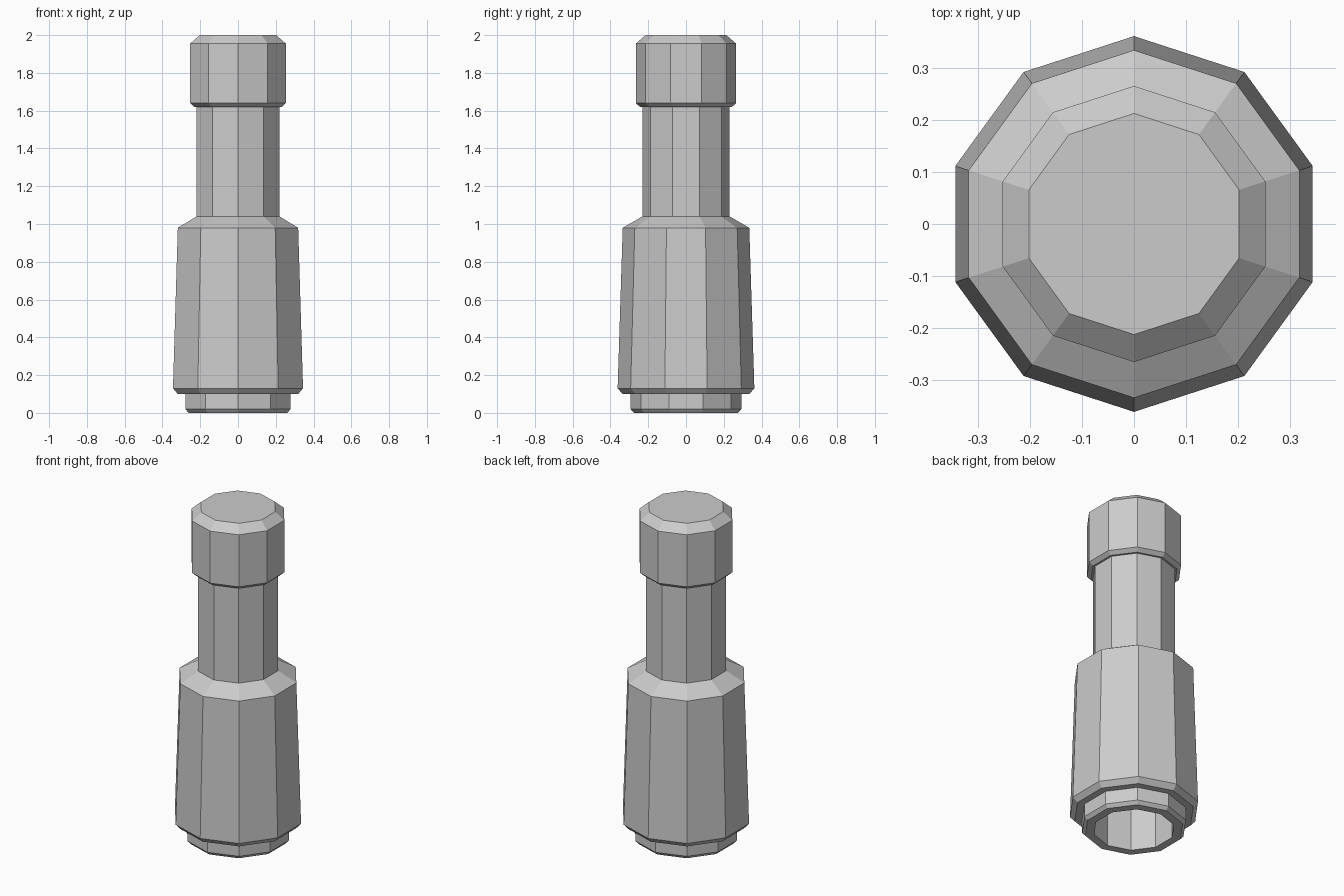
import bpy, bmesh, math

if "Cube" in bpy.data.objects:
    bpy.data.objects.remove(bpy.data.objects["Cube"])

SIDES = 10


def lathe(name, profile):
    """Revolve (radius, z) points into a flat-faced ten-sided solid, capping both ends."""
    bm = bmesh.new()
    rings = []
    for r, z in profile:
        ring = []
        for i in range(SIDES):
            a = math.pi / 2 + 2 * math.pi * i / SIDES
            ring.append(bm.verts.new((r * math.cos(a), r * math.sin(a), z)))
        rings.append(ring)
    for low, high in zip(rings, rings[1:]):
        for i in range(SIDES):
            j = (i + 1) % SIDES
            bm.faces.new((low[i], low[j], high[j], high[i]))
    bm.faces.new(rings[0])
    bm.faces.new(rings[-1])
    bmesh.ops.recalc_face_normals(bm, faces=bm.faces)
    mesh = bpy.data.meshes.new(name)
    bm.to_mesh(mesh)
    bm.free()
    obj = bpy.data.objects.new(name, mesh)
    bpy.context.collection.objects.link(obj)
    return obj


# One continuous shell: socket ceiling, socket wall, bottom collar, tapered body, neck, cap
lathe("handle", [
    (0.225, 0.50), (0.225, 0.00),                 # hollow socket
    (0.275, 0.00), (0.293, 0.02), (0.293, 0.10),  # bottom collar
    (0.335, 0.10), (0.362, 0.13), (0.335, 0.98),  # tapered body
    (0.231, 1.04), (0.231, 1.62),                 # neck
    (0.243, 1.62), (0.266, 1.64),                 # cap underside
    (0.266, 1.955), (0.213, 2.00),                # cap and top chamfer
])
